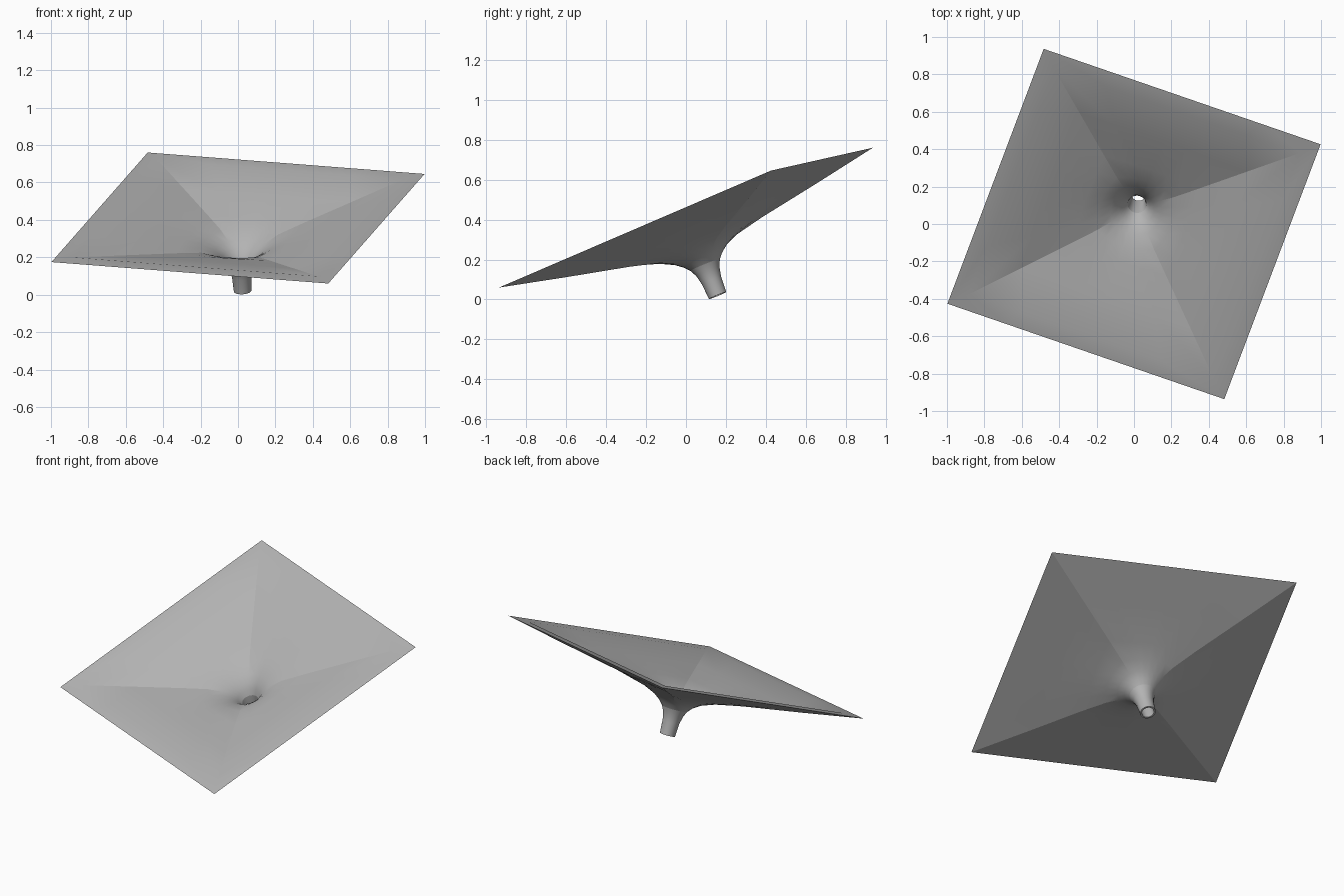
import bpy, bmesh
from math import cos, sin, pi
from mathutils import Matrix, Vector

cube = bpy.data.objects.get("Cube")
if cube:
    bpy.data.objects.remove(cube)

# Single plain grey
grey = bpy.data.materials.new("plain grey")
grey.use_nodes = True
colour = (0.45, 0.45, 0.45, 1)
grey.diffuse_color = colour
grey.node_tree.nodes["Principled BSDF"].inputs["Base Color"].default_value = colour

# Tilted frame: two edge directions of the square rim and its normal
edge_u = Vector((0.943, -0.325, -0.073)).normalized()
normal = edge_u.cross(Vector((0.338, 0.866, 0.373))).normalized()
edge_v = normal.cross(edge_u)
tilt = Matrix((edge_u, edge_v, normal)).transposed().to_4x4()
frame = Matrix.Translation((0, 0, 0.41)) @ tilt

SIDES = 24


def ring(bm, radius, depth, squareness):
    """Loop of vertices between a circle (0) and a square (1)."""
    verts = []
    for i in range(SIDES):
        a = 2 * pi * i / SIDES
        d = Vector((cos(a), sin(a), 0))
        stretch = 1 / max(abs(d.x), abs(d.y))
        p = d * radius * (1 + squareness * (stretch - 1))
        verts.append(bm.verts.new((p.x, p.y, -depth)))
    return verts


# Closed wall section: (half width, depth below rim, squareness)
outside = [(0.785, 0, 1), (0.53, 0.068, 1), (0.29, 0.132, 0.85),
           (0.2, 0.168, 0.35), (0.14, 0.2, 0.1), (0.105, 0.228, 0),
           (0.08, 0.256, 0), (0.063, 0.29, 0), (0.052, 0.34, 0),
           (0.047, 0.422, 0)]
inside = [(0.037, 0.422, 0), (0.041, 0.33, 0), (0.05, 0.28, 0),
          (0.068, 0.248, 0), (0.095, 0.216, 0), (0.135, 0.185, 0.1),
          (0.2, 0.148, 0.35), (0.28, 0.117, 0.85), (0.48, 0.06, 1),
          (0.695, 0.002, 1)]

bm = bmesh.new()
loops = [ring(bm, *section) for section in outside + inside]
for lower, upper in zip(loops, loops[1:] + loops[:1]):
    for i in range(SIDES):
        j = (i + 1) % SIDES
        bm.faces.new((lower[i], lower[j], upper[j], upper[i]))
bmesh.ops.recalc_face_normals(bm, faces=bm.faces)
bm.transform(frame)

mesh = bpy.data.meshes.new("square_funnel")
bm.to_mesh(mesh)
bm.free()
mesh.materials.append(grey)
funnel = bpy.data.objects.new("square_funnel", mesh)
bpy.context.collection.objects.link(funnel)

# Soft throat, crisp rim and panel edges
bpy.context.view_layer.objects.active = funnel
funnel.select_set(True)
bpy.ops.object.shade_smooth_by_angle(angle=pi / 12)
